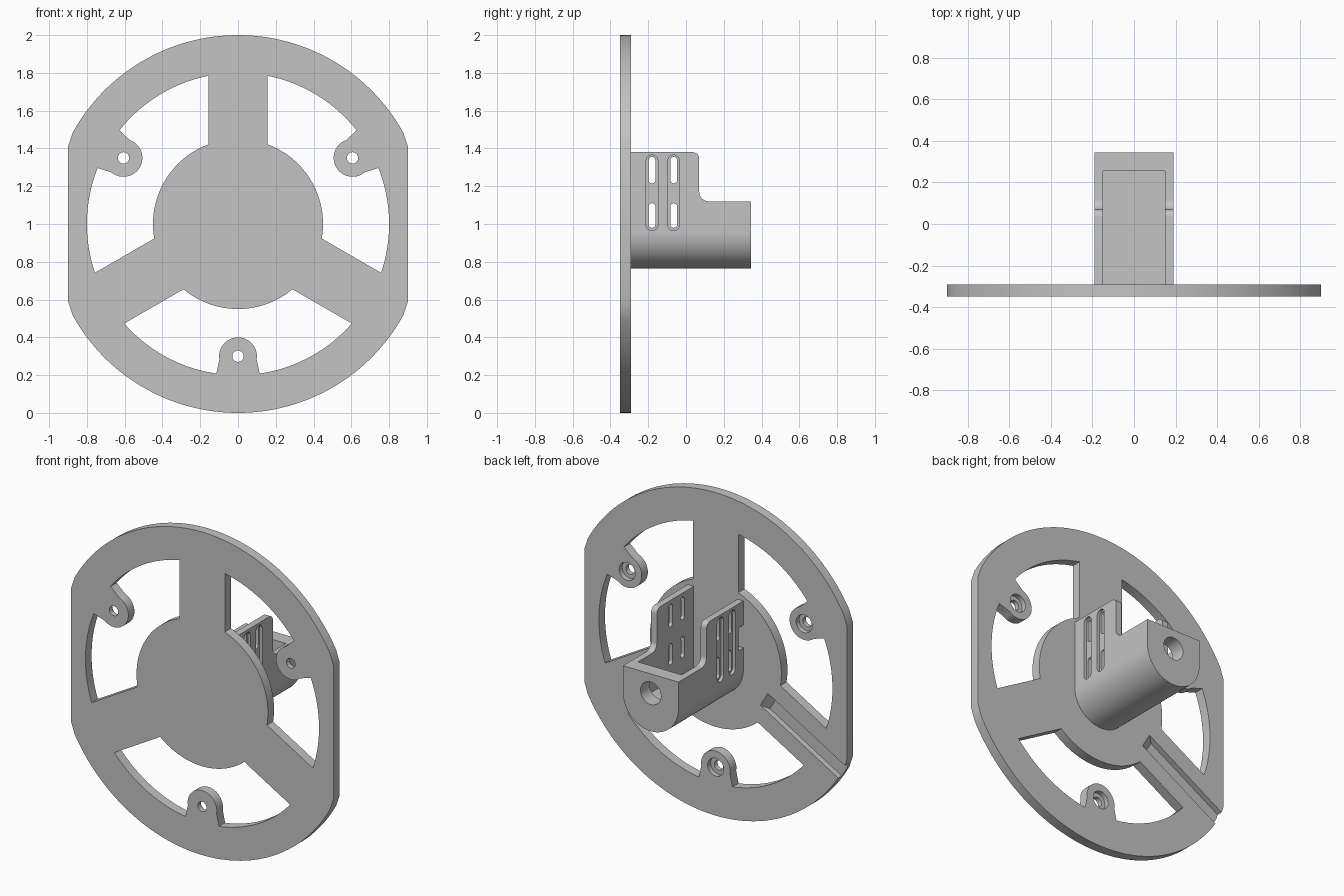
import bpy, bmesh
from math import sin, cos, asin, radians, degrees

cube = bpy.data.objects.get("Cube")
if cube:
    bpy.data.objects.remove(cube)

grey = bpy.data.materials.new("light grey")
grey.use_nodes = True
colour = (0.55, 0.55, 0.55, 1)
grey.diffuse_color = colour
grey.node_tree.nodes["Principled BSDF"].inputs["Base Color"].default_value = colour

BACK, FRONT = -0.29, -0.35      # the two faces of the plate


def arc(cx, cy, r, start, end, n=16):
    step = (end - start) / n
    return [(cx + r * cos(radians(start + i * step)),
             cy + r * sin(radians(start + i * step))) for i in range(n + 1)]


def circle(cx, cy, r, n=40):
    return arc(cx, cy, r, 0, 360, n)[:-1]


def stadium(cx, low, high, r):
    return arc(cx, high - r, r, 0, 180) + arc(cx, low + r, r, 180, 360)


# Ways to place an outline point (a, b) and an extrusion depth d
def along_y(a, b, d):
    return (a, d, b)


def along_x(a, b, d):
    return (d, a, b)


def radial(angle):
    """a runs outward from the hub, b is y, d is sideways."""
    c, s = cos(radians(angle)), sin(radians(angle))
    return lambda a, b, d: (a * c - d * s, b, 1 + a * s + d * c)


def turned(angle):
    """Outline in a radial frame in the plane of the plate."""
    c, s = cos(radians(angle)), sin(radians(angle))
    return lambda a, b, d: (a * c - b * s, d, 1 + a * s + b * c)


def solid(name, prisms):
    """Object made of prisms: (outline, low, high, placing)."""
    bm = bmesh.new()
    for outline, low, high, place in prisms:
        ends = [[bm.verts.new(place(a, b, d)) for a, b in outline] for d in (low, high)]
        bm.faces.new(ends[0])
        bm.faces.new(ends[1][::-1])
        n = len(outline)
        for i in range(n):
            j = (i + 1) % n
            bm.faces.new((ends[0][j], ends[0][i], ends[1][i], ends[1][j]))
    bmesh.ops.recalc_face_normals(bm, faces=bm.faces)
    mesh = bpy.data.meshes.new(name)
    bm.to_mesh(mesh)
    bm.free()
    mesh.materials.append(grey)
    obj = bpy.data.objects.new(name, mesh)
    bpy.context.collection.objects.link(obj)
    return obj


def combine(target, name, prisms, operation="DIFFERENCE"):
    """Apply a boolean with a temporary cutter."""
    cutter = solid(name, prisms)
    cutter.hide_render = True
    mod = target.modifiers.new(name, "BOOLEAN")
    mod.operation, mod.solver, mod.object = operation, "EXACT", cutter
    bpy.context.view_layer.objects.active = target
    bpy.ops.object.modifier_apply(modifier=name)
    bpy.data.objects.remove(cutter)


def smooth(obj):
    bpy.ops.object.select_all(action="DESELECT")
    obj.select_set(True)
    bpy.context.view_layer.objects.active = obj
    bpy.ops.object.shade_smooth_by_angle(angle=radians(25))


# Round plate with flattened, softened sides
flat = 23.5
rim = arc(0, 1, 1, 29, 151, 64) + [(-0.9, 1.41), (-0.9, 0.59)]
rim += arc(0, 1, 1, 209, 331, 64) + [(0.9, 0.59), (0.9, 1.41)]
plate = solid("mounting_plate", [(rim, FRONT, BACK, along_y)])

# Three windows between the spokes, each with a screw tab
half_spoke, hub_r, ring_r, tab_pos = 0.155, 0.45, 0.8, 0.7
hub_a = 60 - degrees(asin(half_spoke / hub_r))
ring_a = 60 - degrees(asin(half_spoke / ring_r))
tab_a = degrees(asin(0.115 / ring_r))
window = arc(0, 0, hub_r, -hub_a, hub_a, 32)
window += arc(0, 0, ring_r, ring_a, tab_a, 20)
window += arc(tab_pos, 0, 0.1, 80, 280, 24)
window += arc(0, 0, ring_r, -tab_a, -ring_a, 20)
angles = (30, 150, 270)
combine(plate, "windows", [(window, -0.5, -0.1, turned(a)) for a in angles])

# Screw holes, counterbored from the back
combine(plate, "screw_holes",
        [(circle(tab_pos, 0, 0.03), -0.5, -0.1, turned(a)) for a in angles])
combine(plate, "counterbores",
        [(circle(tab_pos, 0, 0.055), -0.32, -0.1, turned(a)) for a in angles])

# Cable groove along one spoke, with a sloping inner end
groove = [(0.37, -0.28), (0.43, -0.325), (1.1, -0.325), (1.1, -0.28)]
combine(plate, "cable_groove", [(groove, -0.05, 0.05, radial(210))])
smooth(plate)

# Round-bottomed holder, stepped down towards its end
half, wall = 0.19, 0.15
u_shape = arc(0, 0.955, half, 180, 360, 48) + [(half, 1.38), (-half, 1.38)]
holder = solid("holder", [(u_shape, BACK - 0.01, 0.345, along_y)])
side = [(-0.4, 0.7), (0.5, 0.7), (0.5, 1.12)]
side += arc(0.12, 1.17, 0.05, 270, 180, 10)
side += arc(0.035, 1.345, 0.035, 0, 90, 10) + [(-0.4, 1.38)]
combine(holder, "side_profile", [(side, -0.5, 0.5, along_x)], "INTERSECT")

# Open cavity and the hole in the end wall
cavity = [(BACK, 0.88), (0.255, 0.88), (0.255, 1.6), (BACK, 1.6)]
combine(holder, "cavity", [(cavity, -wall, wall, along_x)])
combine(holder, "end_hole", [(circle(0, 1.0, 0.07), 0.2, 0.5, along_y)])

# Recessed tracks and through slots in both side walls
columns = (-0.18, -0.065)
tracks, slots = [], []
for y in columns:
    track = stadium(y, 0.965, 1.365, 0.031)
    tracks += [(track, 0.172, 0.3, along_x), (track, -0.3, -0.172, along_x)]
    for low, high in ((0.98, 1.11), (1.215, 1.355)):
        slots.append((stadium(y, low, high, 0.018), -0.5, 0.5, along_x))
combine(holder, "tracks", tracks)
combine(holder, "slots", slots)

# Small notch beside the plate in one wall
notch = [(BACK, 1.09), (-0.24, 1.09), (-0.24, 1.23), (BACK, 1.23)]
combine(holder, "notch", [(notch, -0.3, -0.1, along_x)])
smooth(holder)
